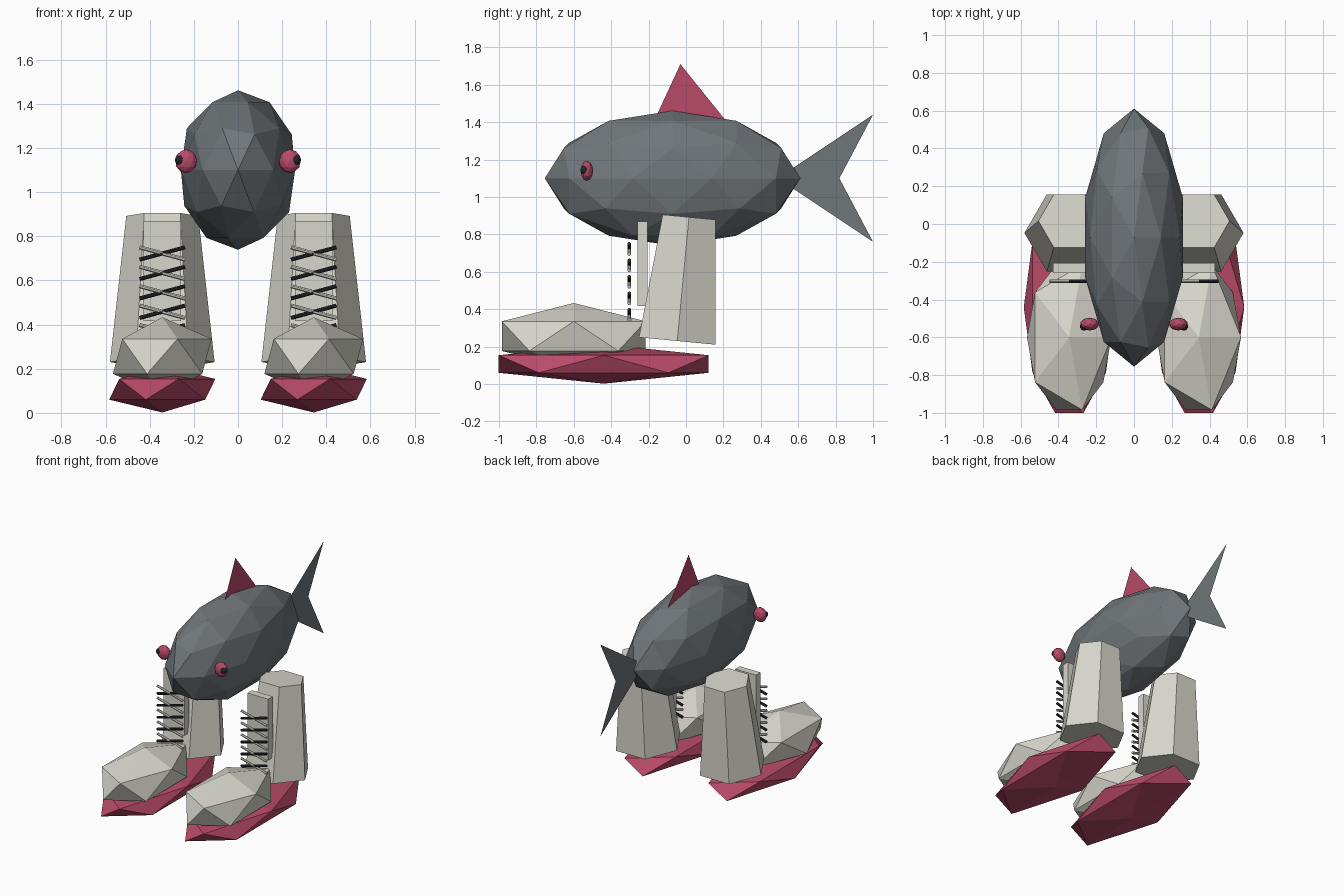
import bpy
import bmesh
import math
from mathutils import Matrix, Vector

if "Cube" in bpy.data.objects:
    bpy.data.objects.remove(bpy.data.objects["Cube"])


def material(name, rgb):
    m = bpy.data.materials.new(name)
    m.diffuse_color = (*rgb, 1)
    m.use_nodes = True
    m.node_tree.nodes["Principled BSDF"].inputs["Base Color"].default_value = m.diffuse_color
    return m


GREY = material("slate_grey", (0.162, 0.181, 0.195))
PINK = material("raspberry", (0.485, 0.068, 0.140))
CREAM = material("warm_white", (0.69, 0.68, 0.61))
BLACK = material("near_black", (0.017, 0.021, 0.024))


def finish(name, bm, mat):
    me = bpy.data.meshes.new(name)
    bm.to_mesh(me)
    bm.free()
    me.materials.append(mat)
    ob = bpy.data.objects.new(name, me)
    bpy.context.collection.objects.link(ob)
    return ob


def ico(name, centre, radii, level, mat):
    bm = bmesh.new()
    m = Matrix.Translation(centre) @ Matrix.Diagonal((*radii, 1))
    bmesh.ops.create_icosphere(bm, subdivisions=level, radius=1, matrix=m)
    return finish(name, bm, mat)


def box(name, centre, size, mat):
    bm = bmesh.new()
    m = Matrix.Translation(centre) @ Matrix.Diagonal((*size, 1))
    bmesh.ops.create_cube(bm, size=1, matrix=m)
    return finish(name, bm, mat)


def rod(name, a, b, r1, r2, sides, mat):
    """Tapered prism from a to b with corners pointing along x."""
    a, b = Vector(a), Vector(b)
    d = b - a
    turn = Vector((0, 0, 1)).rotation_difference(d).to_matrix().to_4x4()
    m = Matrix.Translation((a + b) / 2) @ turn @ Matrix.Rotation(math.pi / 6, 4, 'Z')
    bm = bmesh.new()
    bmesh.ops.create_cone(bm, cap_ends=True, segments=sides, radius1=r1,
                          radius2=r2, depth=d.length, matrix=m)
    return finish(name, bm, mat)


def flat_fin(name, outline, mat):
    """Thin sheet on the centre plane, outline given as (y, z)."""
    bm = bmesh.new()
    bm.faces.new([bm.verts.new((0, y, z)) for y, z in outline])
    bm.normal_update()
    return finish(name, bm, mat)


# Fish body and fins
ico("fish_body", (0, -0.072, 1.10), (0.272, 0.683, 0.361), 2, GREY)
flat_fin("dorsal_fin", [(-0.22, 1.30), (0.30, 1.30), (-0.03, 1.71)], PINK)
flat_fin("tail_fin", [(0.49, 1.10), (1.0, 0.76), (0.82, 1.10), (1.0, 1.44)], GREY)

for side, s in (("left", -1), ("right", 1)):
    # Eyes
    ico(side + "_eye", (s * 0.235, -0.53, 1.14), (0.05, 0.034, 0.054), 2, PINK)
    ico(side + "_pupil", (s * 0.264, -0.543, 1.145), (0.022, 0.022, 0.024), 2, BLACK)

    # Boot sole, toe, shaft and tongue
    x = s * 0.343
    ico(side + "_sole", (x, -0.44, 0.107), (0.269, 0.66, 0.105), 1, PINK)
    ico(side + "_toe", (x, -0.60, 0.256), (0.25, 0.452, 0.177), 1, CREAM)
    rod(side + "_shaft", (x, -0.047, 0.23), (x, 0.016, 0.892), 0.237, 0.163, 6, CREAM)
    box(side + "_tongue", (x, -0.232, 0.642), (0.17, 0.053, 0.452), CREAM)

    # Crossed laces
    for i in range(5):
        z = 0.722 - 0.088 * i
        for tone, t, mat in (("dark", 1, BLACK), ("light", -1, CREAM)):
            rod(f"{side}_{tone}_lace_{i + 1}", (x - 0.103, -0.303, z - 0.028 * t),
                (x + 0.103, -0.303, z + 0.028 * t), 0.0095, 0.0095, 8, mat)
